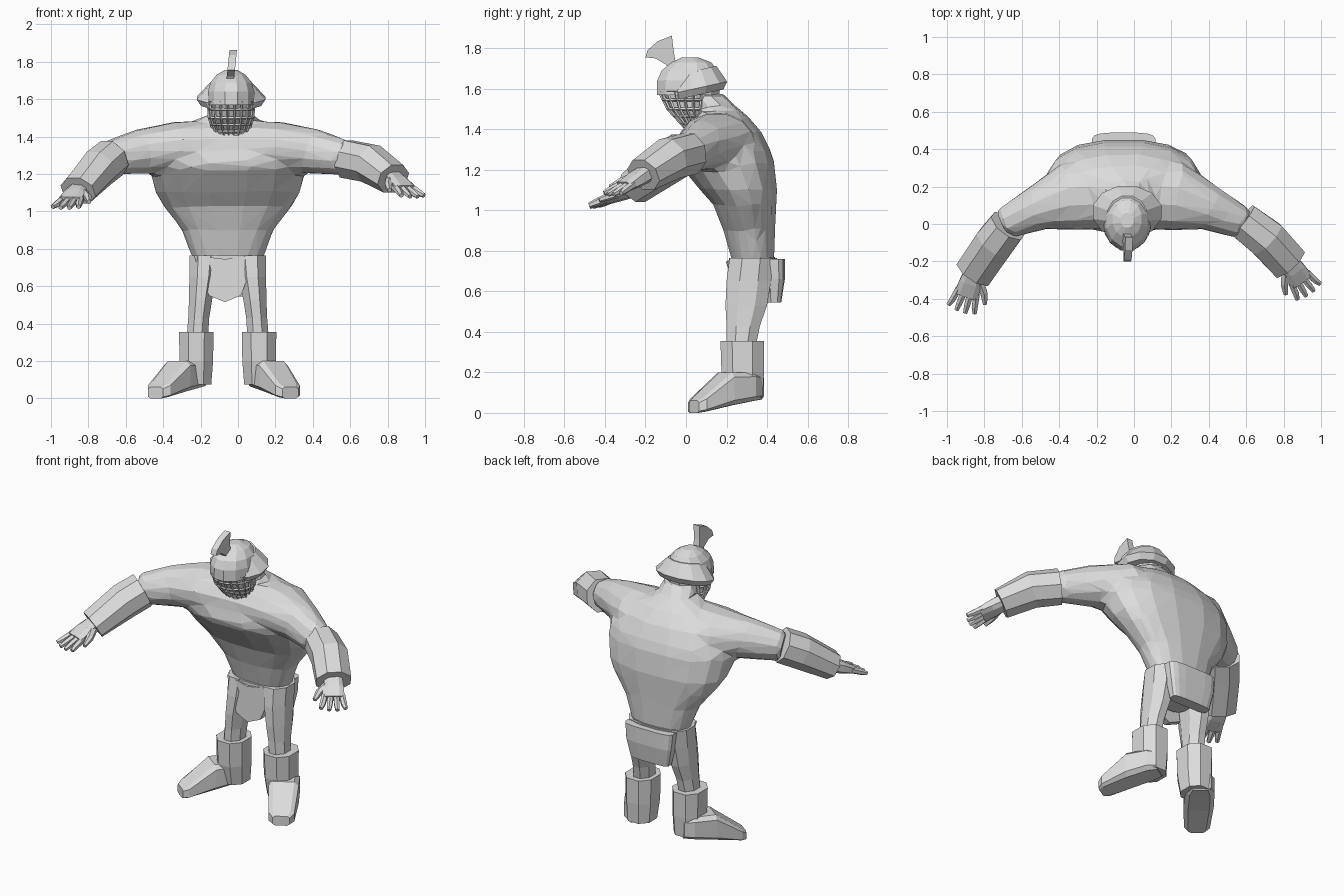
import bpy, bmesh, math
from mathutils import Vector

cube = bpy.data.objects.get("Cube")
if cube:
    bpy.data.objects.remove(cube)

GREY = (0.72, 0.72, 0.72, 1)
grey = bpy.data.materials.new("plain grey")
grey.use_nodes = True
grey.diffuse_color = GREY
grey.node_tree.nodes["Principled BSDF"].inputs["Base Color"].default_value = GREY

MID = -0.055   # the body's own centre line
HEAD = -0.037
UP = Vector((0, 0, 1))


def loft(name, rings, caps=True):
    """Skin a list of equal-length rings of points."""
    bm = bmesh.new()
    rows = [[bm.verts.new(p) for p in ring] for ring in rings]
    n = len(rows[0])
    for a, b in zip(rows, rows[1:]):
        for i in range(n):
            j = (i + 1) % n
            bm.faces.new((a[i], a[j], b[j], b[i]))
    if caps:
        bm.faces.new(rows[0])
        bm.faces.new(rows[-1])
    bmesh.ops.recalc_face_normals(bm, faces=bm.faces)
    mesh = bpy.data.meshes.new(name)
    bm.to_mesh(mesh)
    bm.free()
    mesh.materials.append(grey)
    obj = bpy.data.objects.new(name, mesh)
    bpy.context.collection.objects.link(obj)
    return obj


def ring(centre, u, v, n, power):
    """Superellipse ring whose flats reach the half-axes u and v."""
    grow = 1 / math.cos(math.pi / n) ** (2 / power)
    points = []
    for i in range(n):
        a = 2 * math.pi * (i + 0.5) / n
        c, s = math.cos(a), math.sin(a)
        points.append(centre + u * grow * math.copysign(abs(c) ** (2 / power), c)
                      + v * grow * math.copysign(abs(s) ** (2 / power), s))
    return points


def upright(cx, levels, n, power=2, tilt=0):
    """Level rings from (z, half width, front y, back y)."""
    return [ring(Vector((cx, (f + b) / 2, z)), Vector((h, 0, 0)),
                 Vector((0, (b - f) / 2, tilt * (b - f) / 2)), n, power)
            for z, h, f, b in levels]


def tube(name, stations, n=8, power=2):
    """Limb along a path of (x, y, z, half width, half height)."""
    pts = [Vector(s[:3]) for s in stations]
    rings = []
    for i, s in enumerate(stations):
        t = (pts[min(i + 1, len(pts) - 1)] - pts[max(i - 1, 0)]).normalized()
        side = t.cross(UP).normalized()
        rings.append(ring(pts[i], side * s[3], side.cross(t) * s[4], n, power))
    return loft(name, rings)


def plate(name, outline, to_a, to_b):
    """Prism between two placements of a flat outline."""
    return loft(name, [[to_a(*p) for p in outline], [to_b(*p) for p in outline]])


# Torso: narrow waist, wide chest leaning forward
torso = loft("torso", upright(MID, [
    (0.74, 0.185, 0.23, 0.435), (0.9, 0.243, 0.185, 0.44), (1.03, 0.345, 0.135, 0.445),
    (1.1, 0.385, 0.07, 0.45), (1.24, 0.42, -0.045, 0.435), (1.3, 0.41, -0.04, 0.415),
    (1.39, 0.34, 0.0, 0.37), (1.46, 0.25, 0.05, 0.31), (1.51, 0.11, 0.07, 0.25)], 16, 2.4))

# Shoulders and upper arms in one sweep from side to side
half = [(0.64, 0.0, 1.285, 0.085, 0.09), (0.46, 0.085, 1.32, 0.12, 0.12), (0.28, 0.15, 1.345, 0.185, 0.132)]
sweep = [(MID - s[0], *s[1:]) for s in half] + [(MID, 0.16, 1.35, 0.18, 0.14)]
sweep += [(MID + s[0], *s[1:]) for s in reversed(half)]
shoulders = tube("shoulders", sweep, 12)
neck = loft("neck", upright(HEAD, [(1.38, 0.17, 0.05, 0.34), (1.5, 0.12, 0.05, 0.255),
                                   (1.58, 0.1, 0.03, 0.18)], 12))

# Fuse the trunk into one faceted skin
bpy.ops.object.select_all(action="DESELECT")
for part in (torso, shoulders, neck):
    part.select_set(True)
bpy.context.view_layer.objects.active = torso
bpy.ops.object.join()
fuse = torso.modifiers.new("fuse", "REMESH")
fuse.mode = "VOXEL"
fuse.voxel_size = 0.022
blend = torso.modifiers.new("blend", "SMOOTH")
blend.iterations = 4
facet = torso.modifiers.new("facet", "DECIMATE")
facet.ratio = 0.045

# Forearm sleeves
tube("right_sleeve", [(-0.675, -0.01, 1.285, 0.1, 0.1), (-0.745, -0.1, 1.23, 0.105, 0.1),
                      (-0.855, -0.26, 1.11, 0.102, 0.08)])
tube("left_sleeve", [(0.58, 0.02, 1.28, 0.097, 0.1), (0.71, -0.08, 1.255, 0.105, 0.1),
                     (0.83, -0.21, 1.175, 0.102, 0.08)])


# Hands with four fingers and a thumb
def hand(label, wrist, tip, inner):
    wrist, tip = Vector(wrist), Vector(tip)
    d = tip - wrist
    side = d.cross(UP).normalized()

    def at(along, across):
        return wrist + d * along + side * across

    tube(label + "_palm", [(*at(-0.1, 0), 0.05, 0.04), (*at(0.25, 0), 0.06, 0.036),
                           (*at(0.6, 0), 0.066, 0.024)], 8, 3)
    for i in range(4):
        k = i - 1.5
        reach = 1.04 - 0.06 * abs(k)
        tube(f"{label}_finger_{i + 1}", [(*at(0.5, k * 0.034), 0.017, 0.018),
                                        (*at(0.8, k * 0.042), 0.016, 0.016),
                                        (*at(reach, k * 0.049), 0.011, 0.011)], 6)
    tube(label + "_thumb", [(*at(0.15, inner * 0.04), 0.024, 0.024),
                            (*at(0.4, inner * 0.085), 0.019, 0.019),
                            (*at(0.65, inner * 0.11), 0.011, 0.011)], 6)


hand("right", (-0.855, -0.26, 1.11), (-0.925, -0.465, 1.02), -1)
hand("left", (0.83, -0.21, 1.175), (0.94, -0.37, 1.08), 1)

# Pelvis, belt and the two hanging flaps
loft("pelvis", upright(MID, [(0.58, 0.07, 0.26, 0.4), (0.66, 0.16, 0.23, 0.42),
                             (0.77, 0.185, 0.225, 0.44)], 12, 2.5))
loft("belt", upright(MID, [(0.735, 0.195, 0.212, 0.45), (0.765, 0.195, 0.212, 0.45)], 16, 2.6))
side_pts = [(0.165, 0.765), (0.14, 0.69), (0.085, 0.55)]
flap = side_pts + [(0.0, 0.515)] + [(-x, z) for x, z in reversed(side_pts)] + [(0.0, 0.745)]
plate("front_flap", flap, lambda x, z: Vector((MID - 0.015 + x, 0.197 + x * x, z)),
      lambda x, z: Vector((MID - 0.015 + x, 0.24 + x * x, z)))
loft("back_flap", upright(MID, [(0.545, 0.135, 0.4, 0.47), (0.66, 0.16, 0.385, 0.488),
                                (0.76, 0.17, 0.37, 0.488)], 16, 4))

# Legs and boots; the feet point outward and tip down at the toes
for label, s, toe_x in (("right", -1, 0.385), ("left", 1, 0.335)):
    leg = [(0.33, 0.162, 0.057, 0.2, 0.345), (0.43, 0.155, 0.056, 0.2, 0.365),
           (0.53, 0.145, 0.062, 0.195, 0.4), (0.65, 0.132, 0.073, 0.2, 0.42),
           (0.765, 0.125, 0.08, 0.215, 0.43)]
    loft(label + "_leg", [upright(MID + s * x, [(z, h, f, b)], 8)[0] for z, x, h, f, b in leg])
    loft(label + "_boot_shaft", upright(MID + s * 0.168, [
        (0.075, 0.08, 0.2, 0.378), (0.2, 0.09, 0.175, 0.385), (0.355, 0.092, 0.17, 0.385)], 8, 2.3))
    heel = Vector((MID + s * 0.155, 0.35, 0))
    toe = Vector((MID + s * toe_x, 0.04, 0))
    side = (toe - heel).cross(UP).normalized()
    loft(label + "_foot", [
        ring(heel.lerp(toe, f) + UP * (low + top) / 2, side * w, UP * (top - low) / 2, 8, 5)
        for f, w, low, top in ((0, 0.06, 0.066, 0.19), (0.15, 0.085, 0.06, 0.2), (0.5, 0.088, 0.038, 0.2),
                               (0.92, 0.075, 0.006, 0.08), (1, 0.05, 0.0, 0.06))])

# Face, with a barred visor in front of it
face_levels = [(1.59, 0.113, -0.125, 0.15), (1.5, 0.108, -0.08, 0.12),
               (1.43, 0.085, -0.015, 0.1), (1.39, 0.05, 0.02, 0.08)]
loft("face", upright(HEAD, face_levels, 12))
rows = []
for a, b in zip(face_levels, face_levels[1:]):
    for t in (0, 0.5):
        z, h, f, back = (p + (q - p) * t for p, q in zip(a, b))
        rows.append((z, h + 0.01, f - 0.01, back + 0.01))
visor = loft("visor", upright(HEAD, rows, 20), caps=False)
bm = bmesh.new()
bm.from_mesh(visor.data)
rear = [f for f in bm.faces if f.calc_center_median().y > 0.08]
bmesh.ops.delete(bm, geom=rear, context="FACES")
bm.to_mesh(visor.data)
bm.free()
bars = visor.modifiers.new("bars", "WIREFRAME")
bars.thickness = 0.014

# Helmet dome, neck guard flaring to the sides and back, and crest
loft("helmet", upright(HEAD, [
    (1.57, 0.125, -0.142, 0.165), (1.64, 0.124, -0.142, 0.17), (1.69, 0.11, -0.12, 0.155),
    (1.73, 0.078, -0.07, 0.125), (1.755, 0.035, -0.02, 0.06)], 12))
loft("neck_guard", upright(HEAD, [
    (1.69, 0.105, -0.06, 0.15), (1.605, 0.183, -0.075, 0.203), (1.57, 0.16, -0.06, 0.185)], 12, 2, 0.22))
crest = [(-0.045, 1.7), (-0.06, 1.78), (-0.07, 1.862), (-0.14, 1.835), (-0.19, 1.79),
         (-0.2, 1.755), (-0.15, 1.75), (-0.1, 1.72), (-0.08, 1.69)]
plate("crest", crest, lambda y, z: Vector((HEAD - 0.02 + 0.1 * (z - 1.75), y, z)),
      lambda y, z: Vector((HEAD + 0.02 + 0.1 * (z - 1.75), y, z)))
